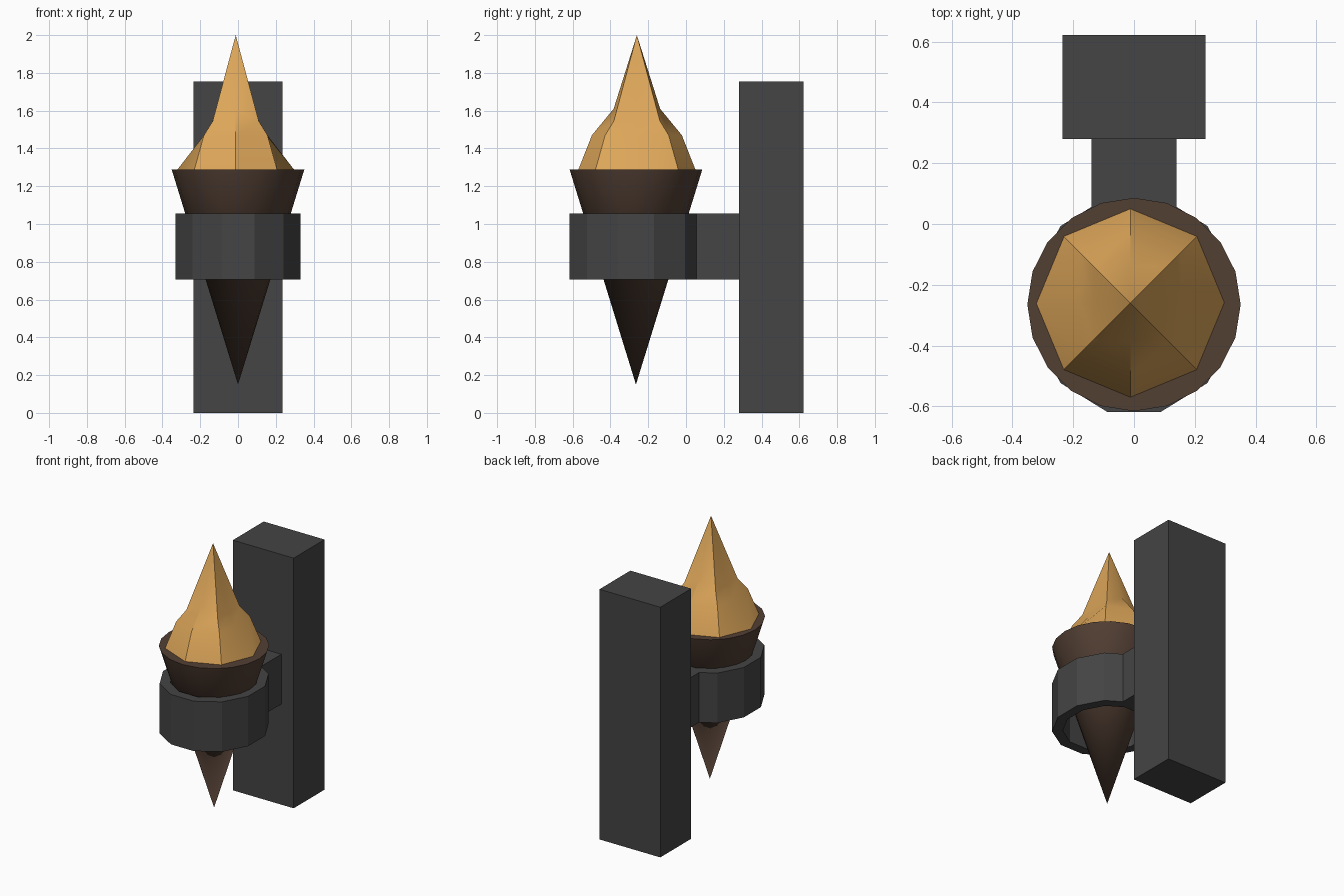
import bpy, bmesh, math

if "Cube" in bpy.data.objects:
    bpy.data.objects.remove(bpy.data.objects["Cube"])

CY = -0.265  # torch axis


def material(name, rgb):
    m = bpy.data.materials.new(name)
    m.diffuse_color = (*rgb, 1)
    m.use_nodes = True
    m.node_tree.nodes["Principled BSDF"].inputs["Base Color"].default_value = m.diffuse_color
    return m


IRON = material("dark_iron", (0.058, 0.058, 0.058))
WOOD = material("dark_wood", (0.085, 0.05, 0.034))
FIRE = material("flame_orange", (0.72, 0.38, 0.1))


def loft(name, rings, mat, tip=None, cap_first=False, cap_last=False, closed=False, smooth=None):
    """Skin a list of equal-length point loops, optionally ending in a point."""
    bm = bmesh.new()
    loops = [[bm.verts.new(p) for p in r] for r in rings]
    n = len(loops[0])
    pairs = list(zip(loops, loops[1:])) + ([(loops[-1], loops[0])] if closed else [])
    for a, b in pairs:
        for i in range(n):
            j = (i + 1) % n
            bm.faces.new((a[i], a[j], b[j], b[i]))
    if tip:
        t = bm.verts.new(tip)
        for i in range(n):
            bm.faces.new((loops[-1][i], loops[-1][(i + 1) % n], t))
    if cap_first:
        bm.faces.new(loops[0])
    if cap_last:
        bm.faces.new(loops[-1])
    bmesh.ops.recalc_face_normals(bm, faces=bm.faces)
    me = bpy.data.meshes.new(name)
    bm.to_mesh(me)
    bm.free()
    me.materials.append(mat)
    ob = bpy.data.objects.new(name, me)
    bpy.context.collection.objects.link(ob)
    if smooth:
        bpy.ops.object.select_all(action='DESELECT')
        ob.select_set(True)
        bpy.context.view_layer.objects.active = ob
        bpy.ops.object.shade_smooth_by_angle(angle=math.radians(smooth))
    return ob


def circle(rx, ry, z, n, phase=0.0, cx=0.0, cy=CY):
    return [(cx + rx * math.cos(2 * math.pi * (i + phase) / n),
             cy + ry * math.sin(2 * math.pi * (i + phase) / n), z) for i in range(n)]


def box(name, x, y0, y1, z0, z1):
    rings = [[(-x, y0, z), (x, y0, z), (x, y1, z), (-x, y1, z)] for z in (z0, z1)]
    return loft(name, rings, IRON, cap_first=True, cap_last=True)


# Wall post and arm
box("wall_post", 0.236, 0.28, 0.622, 0.0, 1.755)
box("bracket_arm", 0.14, 0.01, 0.285, 0.705, 1.055)

# Twelve-sided holder ring
c = math.cos(math.pi / 12)
outer, inner = (0.33 / c, 0.353 / c), (0.265 / c, 0.285 / c)
loft("holder_ring", [circle(*outer, 0.705, 12, 0.5), circle(*outer, 1.055, 12, 0.5),
                     circle(*inner, 1.055, 12, 0.5), circle(*inner, 0.705, 12, 0.5)],
     IRON, closed=True)

# Conical torch body with a flat top
loft("torch_cone", [circle(0.351, 0.351, 1.288, 20)], WOOD,
     tip=(0, CY, 0.15), cap_first=True, smooth=30)


# Flame: octagonal base, faceted shoulders and a tall point
FX, FY = -0.012, -0.26


def flame_ring(side, corner, front):
    """Each argument is (horizontal offset, height)."""
    pts = []
    for k in range(8):
        a = k * math.pi / 4
        o, z = corner if k % 2 else (side if k % 4 == 0 else front)
        s = math.sqrt(2) if k % 2 else 1
        pts.append((FX + o * s * math.cos(a), FY + o * s * math.sin(a), z))
    return pts


loft("flame", [circle(0.311, 0.311, 1.285, 8, 0, FX, FY),
               flame_ring((0.165, 1.468), (0.168, 1.47), (0.238, 1.47)),
               flame_ring((0.12, 1.55), (0.122, 1.545), (0.123, 1.61))],
     FIRE, tip=(FX, FY, 2.0), cap_first=True, smooth=35)
